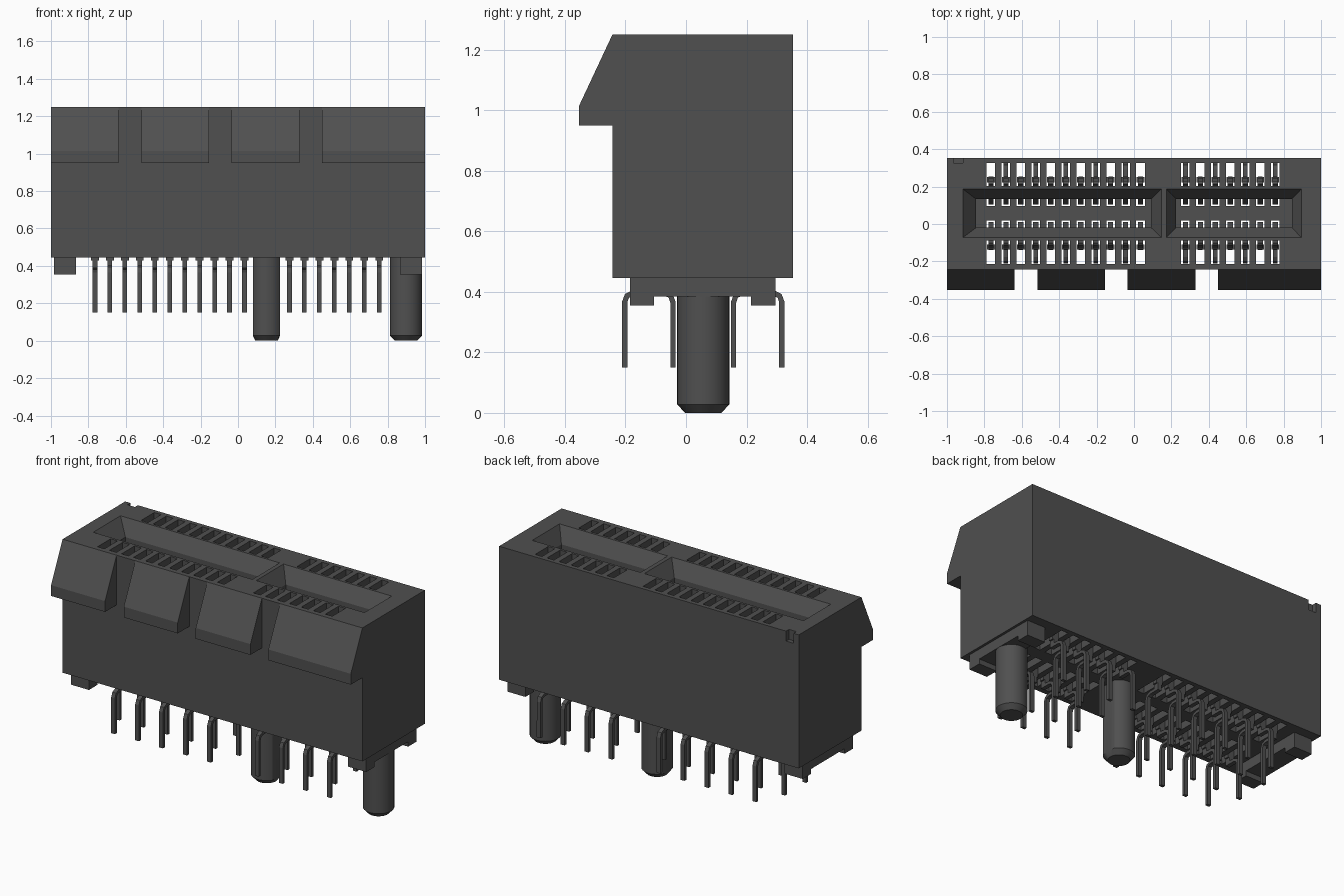
import bpy, bmesh, math

if "Cube" in bpy.data.objects:
    bpy.data.objects.remove(bpy.data.objects["Cube"], do_unlink=True)

# One dark plastic colour for every part
mat = bpy.data.materials.new("dark_grey_plastic")
mat.use_nodes = True
COLOUR = (0.08, 0.08, 0.08, 1)
mat.diffuse_color = COLOUR
bsdf = mat.node_tree.nodes["Principled BSDF"]
bsdf.inputs["Base Color"].default_value = COLOUR
bsdf.inputs["Roughness"].default_value = 0.6

YC = 0.057            # centre line of the card slot
BOTTOM, TOP = 0.445, 1.25
BACK, FRONT = 0.353, -0.243
# Contact columns: 11 in the long group, 7 in the short one
COLUMNS = [(-0.765 + 0.08 * i, i % 2 == 1) for i in range(11)]
COLUMNS += [(0.275 + 0.08 * i, i % 2 == 0) for i in range(7)]


def finish(name, bm):
    bmesh.ops.recalc_face_normals(bm, faces=bm.faces)
    me = bpy.data.meshes.new(name)
    bm.to_mesh(me)
    bm.free()
    me.materials.append(mat)
    ob = bpy.data.objects.new(name, me)
    bpy.context.collection.objects.link(ob)
    return ob


def prism(bm, profile, x0, x1):
    """Extrude a (y, z) profile along x."""
    a = [bm.verts.new((x0, y, z)) for y, z in profile]
    b = [bm.verts.new((x1, y, z)) for y, z in profile]
    bm.faces.new(a)
    bm.faces.new(b[::-1])
    n = len(a)
    for i in range(n):
        j = (i + 1) % n
        bm.faces.new((a[i], b[i], b[j], a[j]))


def box(bm, x0, x1, y0, y1, z0, z1):
    prism(bm, [(y0, z0), (y1, z0), (y1, z1), (y0, z1)], x0, x1)


def loft(bm, rings):
    """Skin a stack of rings and cap both ends."""
    rows = [[bm.verts.new(p) for p in r] for r in rings]
    for a, b in zip(rows, rows[1:]):
        for i in range(len(a)):
            j = (i + 1) % len(a)
            bm.faces.new((a[i], a[j], b[j], b[i]))
    bm.faces.new(rows[0])
    bm.faces.new(rows[-1][::-1])


def strip(bm, path, x, width, thick, side):
    """Bent flat strip following (distance from centre line, z) points."""
    left, right = [], []
    for i, (d, z) in enumerate(path):
        pd, pz = path[max(i - 1, 0)]
        nd, nz = path[min(i + 1, len(path) - 1)]
        length = math.hypot(nd - pd, nz - pz)
        od, oz = -(nz - pz) / length * thick / 2, (nd - pd) / length * thick / 2
        left.append((x, YC + side * (d + od), z + oz))
        right.append((x, YC + side * (d - od), z - oz))
    h = width / 2
    loft(bm, [[(x - h, l[1], l[2]), (x + h, l[1], l[2]),
               (x + h, r[1], r[2]), (x - h, r[1], r[2])]
              for l, r in zip(left, right)])


def cut(target, cutter):
    mod = target.modifiers.new("cut", 'BOOLEAN')
    mod.operation = 'DIFFERENCE'
    mod.solver = 'EXACT'
    mod.object = cutter
    bpy.context.view_layer.objects.active = target
    bpy.ops.object.modifier_apply(modifier=mod.name)
    bpy.data.objects.remove(cutter, do_unlink=True)


# Housing block
bm = bmesh.new()
box(bm, -1, 1, FRONT, BACK, BOTTOM, TOP)
housing = finish("housing", bm)

# Card slots with sloped mouths, plus the corner notch
bm = bmesh.new()


def rect(x0, x1, d, z):
    return [(x0, YC - d, z), (x1, YC - d, z), (x1, YC + d, z), (x0, YC + d, z)]


for o0, o1, i0, i1 in ((-0.915, 0.147, -0.845, 0.092), (0.173, 0.895, 0.225, 0.845)):
    loft(bm, [rect(o0, o1, 0.13, 1.3), rect(o0, o1, 0.13, TOP),
              rect(i0, i1, 0.077, 1.16), rect(i0, i1, 0.077, 0.62)])
box(bm, -0.965, -0.915, 0.325, 0.4, 1.19, 1.3)
cut(housing, finish("slot_cutter", bm))

# Contact chambers, open at the top and bottom and into the slot
bm = bmesh.new()
CHAMBER = [(0.038, 0.4), (0.27, 0.4), (0.27, 1.3), (0.145, 1.3), (0.145, 1.12), (0.038, 1.12)]
for x, _ in COLUMNS:
    for s in (-1, 1):
        prism(bm, [(YC + s * d, z) for d, z in CHAMBER], x - 0.023, x + 0.023)
cut(housing, finish("chamber_cutter", bm))

# Sloped blocks along the front top edge
bm = bmesh.new()
WEDGE = [(FRONT, TOP), (-0.353, 1.015), (-0.353, 0.95), (FRONT, 0.95)]
for x0, x1 in ((-1, -0.64), (-0.515, -0.155), (-0.035, 0.33), (0.45, 1)):
    prism(bm, WEDGE, x0, x1)
finish("front_wedges", bm)

# Standoff feet and the low bars joining them
bm = bmesh.new()
for s in (-1, 1):
    x0, x1 = sorted((s * 0.865, s * 0.985))
    box(bm, x0, x1, -0.185, -0.105, 0.355, BOTTOM)
    box(bm, x0, x1, 0.215, 0.295, 0.355, BOTTOM)
    box(bm, x0, x1, -0.105, 0.215, 0.385, BOTTOM)
finish("standoff_feet", bm)


# Locating pegs: one round, one flattened on two sides
def peg(name, x, half_width):
    bm = bmesh.new()
    rings = []
    for r, z in ((0.06, 0), (0.086, 0.028), (0.086, BOTTOM)):
        ring = []
        for i in range(32):
            a = math.tau * i / 32
            dx = max(-half_width, min(half_width, r * math.cos(a)))
            ring.append((x + dx, YC + r * math.sin(a), z))
        rings.append(ring)
    loft(bm, rings)
    ob = finish(name, bm)
    bpy.ops.object.select_all(action='DESELECT')
    ob.select_set(True)
    bpy.context.view_layer.objects.active = ob
    bpy.ops.object.shade_smooth_by_angle(angle=math.radians(30))


peg("flattened_peg", 0.152, 0.073)
peg("round_peg", 0.898, 0.1)

# Spring contacts, whose tails alternate between an outer and an inner row
OUTER = [(0.26, 0.15), (0.26, 0.365), (0.252, 0.387), (0.232, 0.396), (0.195, 0.397)]
INNER = [(0.10, 0.15), (0.10, 0.365), (0.108, 0.387), (0.128, 0.396), (0.165, 0.397)]
STEM = [(0.18, 0.412), (0.18, 0.65)]
SPRING = [(0.18, 0.6), (0.18, 0.68), (0.06, 0.94), (0.055, 0.98), (0.075, 1.02), (0.165, 1.14)]
bm = bmesh.new()
for x, outer in COLUMNS:
    for s in (-1, 1):
        strip(bm, OUTER if outer else INNER, x, 0.025, 0.018, s)
        # Elbow joining the tail to the stem
        y = YC + s * 0.18
        box(bm, x - 0.0125, x + 0.0125, y - 0.017, y + 0.017, 0.388, 0.43)
        box(bm, x - 0.021, x + 0.021, y - 0.014, y + 0.014, 0.428, 0.62)
        strip(bm, SPRING, x, 0.028, 0.018, s)
finish("contacts", bm)
